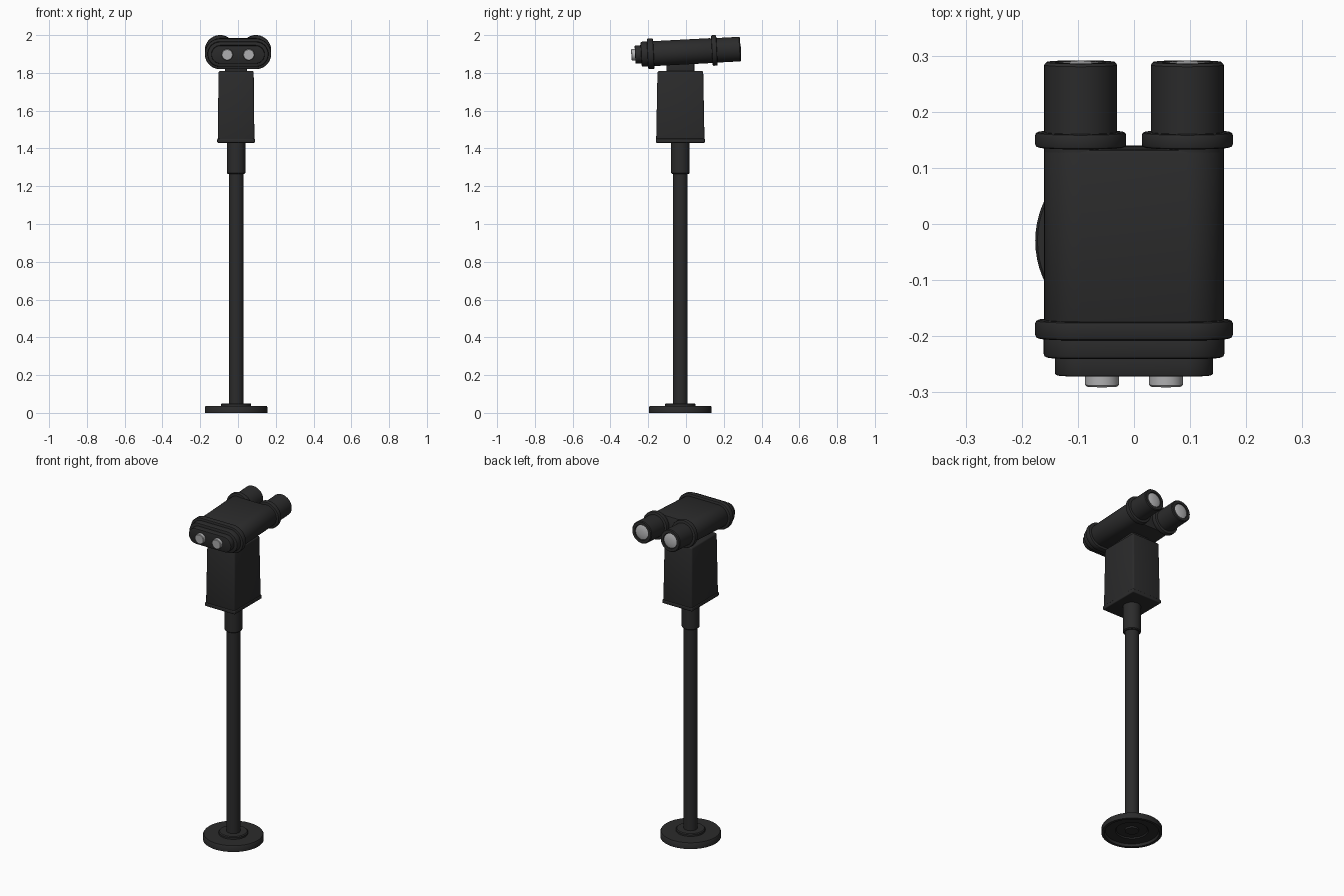
import bpy, bmesh, math
from mathutils import Matrix

if "Cube" in bpy.data.objects:
    bpy.data.objects.remove(bpy.data.objects["Cube"])


def material(name, v):
    m = bpy.data.materials.new(name)
    m.diffuse_color = (v, v, v * 1.02, 1)
    m.use_nodes = True
    m.node_tree.nodes["Principled BSDF"].inputs["Base Color"].default_value = m.diffuse_color
    return m


DARK = material("dark_paint", 0.024)
GLASS = material("pale_glass", 0.45)


def finish(name, bm, matrix, mat):
    bmesh.ops.remove_doubles(bm, verts=bm.verts, dist=1e-5)
    bmesh.ops.recalc_face_normals(bm, faces=bm.faces)
    me = bpy.data.meshes.new(name)
    bm.to_mesh(me)
    bm.free()
    ob = bpy.data.objects.new(name, me)
    bpy.context.collection.objects.link(ob)
    me.transform(matrix)
    me.materials.append(mat)
    bpy.ops.object.select_all(action='DESELECT')
    ob.select_set(True)
    bpy.context.view_layer.objects.active = ob
    bpy.ops.object.shade_smooth_by_angle(angle=math.radians(35))
    return ob


def loft(name, sections, matrix, mat=DARK, seg=20):
    """Skin (height, half width, radius) stadium sections; a pair is a circle."""
    bm = bmesh.new()
    rings = []
    for s in sections:
        h, hw, r = s[0], s[1], s[-1]
        ring = []
        for side, start in ((1, -90), (-1, 90)):
            for i in range(seg + 1):
                a = math.radians(start + 180 * i / seg)
                ring.append(bm.verts.new((side * (hw - r) + r * math.cos(a), r * math.sin(a), h)))
        rings.append(ring)
    n = len(rings[0])
    for a, b in zip(rings, rings[1:]):
        for i in range(n):
            j = (i + 1) % n
            bm.faces.new((a[i], a[j], b[j], b[i]))
    bm.faces.new(rings[0][::-1])
    bm.faces.new(rings[-1])
    return finish(name, bm, matrix, mat)


def rounded(z0, z1, hw, r, b):
    """Sections of a stadium slab with softened rims."""
    k = 0.3 * b
    return [(z0, hw - b, r - b), (z0 + k, hw - k, r - k), (z0 + b, hw, r),
            (z1 - b, hw, r), (z1 - k, hw - k, r - k), (z1, hw - b, r - b)]


def block(name, bottom, top, z0, z1, bevel, matrix):
    """Tapered box with bevelled edges."""
    bm = bmesh.new()
    bmesh.ops.create_cube(bm, size=2)
    for v in bm.verts:
        hx, hy = top if v.co.z > 0 else bottom
        v.co = (v.co.x * hx, v.co.y * hy, z1 if v.co.z > 0 else z0)
    bmesh.ops.bevel(bm, geom=bm.edges[:], offset=bevel, segments=3, profile=0.5, affect='EDGES')
    return finish(name, bm, matrix, DARK)


# Stand: hollow foot, pole and sleeve
stand = Matrix.Translation((-0.01, -0.03, 0))
loft("base_plate", [(0.022, 0.04), (0.022, 0.085), (0.015, 0.09), (0.015, 0.145), (0, 0.15),
                    (0, 0.166), (0.03, 0.166), (0.036, 0.162), (0.036, 0.04)], stand, seg=32)
loft("base_collar", [(0.034, 0.08), (0.046, 0.08), (0.051, 0.075), (0.051, 0.03)], stand)
loft("pole", [(0.012, 0.038), (1.28, 0.038)], stand)
loft("sleeve", [(1.265, 0.044), (1.27, 0.049), (1.44, 0.049)], stand)

# Coin box and neck
block("coin_box", (0.097, 0.128), (0.093, 0.121), 1.44, 1.81, 0.009, stand)
block("coin_box_lip", (0.1, 0.13), (0.1, 0.13), 1.43, 1.452, 0.005, stand)
block("neck", (0.058, 0.074), (0.058, 0.074), 1.80, 1.87, 0.008, stand)

# Tilted viewer head, lofted along its own axis
head = Matrix.Translation((0, 0, 1.911)) @ Matrix.Rotation(math.radians(3 - 90), 4, 'X')
loft("viewer_body", rounded(-0.20, 0.137, 0.16, 0.066, 0.008), head)
loft("rear_flange", rounded(-0.204, -0.171, 0.176, 0.081, 0.006), head)
loft("rear_step", rounded(-0.238, -0.195, 0.161, 0.066, 0.006), head)
loft("rear_panel", rounded(-0.270, -0.230, 0.141, 0.048, 0.004), head)

# Paired optics
for side, label in ((-1, "left"), (1, "right")):
    barrel = head @ Matrix.Translation((side * 0.095, 0, 0))
    loft(label + "_barrel", [(0.12, 0.065), (0.284, 0.065), (0.289, 0.061),
                             (0.289, 0.045), (0.281, 0.043)], barrel)
    loft(label + "_barrel_collar", rounded(0.137, 0.164, 0.081, 0.081, 0.005), barrel)
    loft(label + "_lens", [(0.275, 0.042), (0.285, 0.042), (0.289, 0.03), (0.291, 0.012)], barrel, GLASS)
    eye = head @ Matrix.Translation((side * 0.057, 0, 0))
    loft(label + "_eyepiece", [(-0.29, 0.027), (-0.287, 0.03), (-0.26, 0.03)], eye, GLASS)
